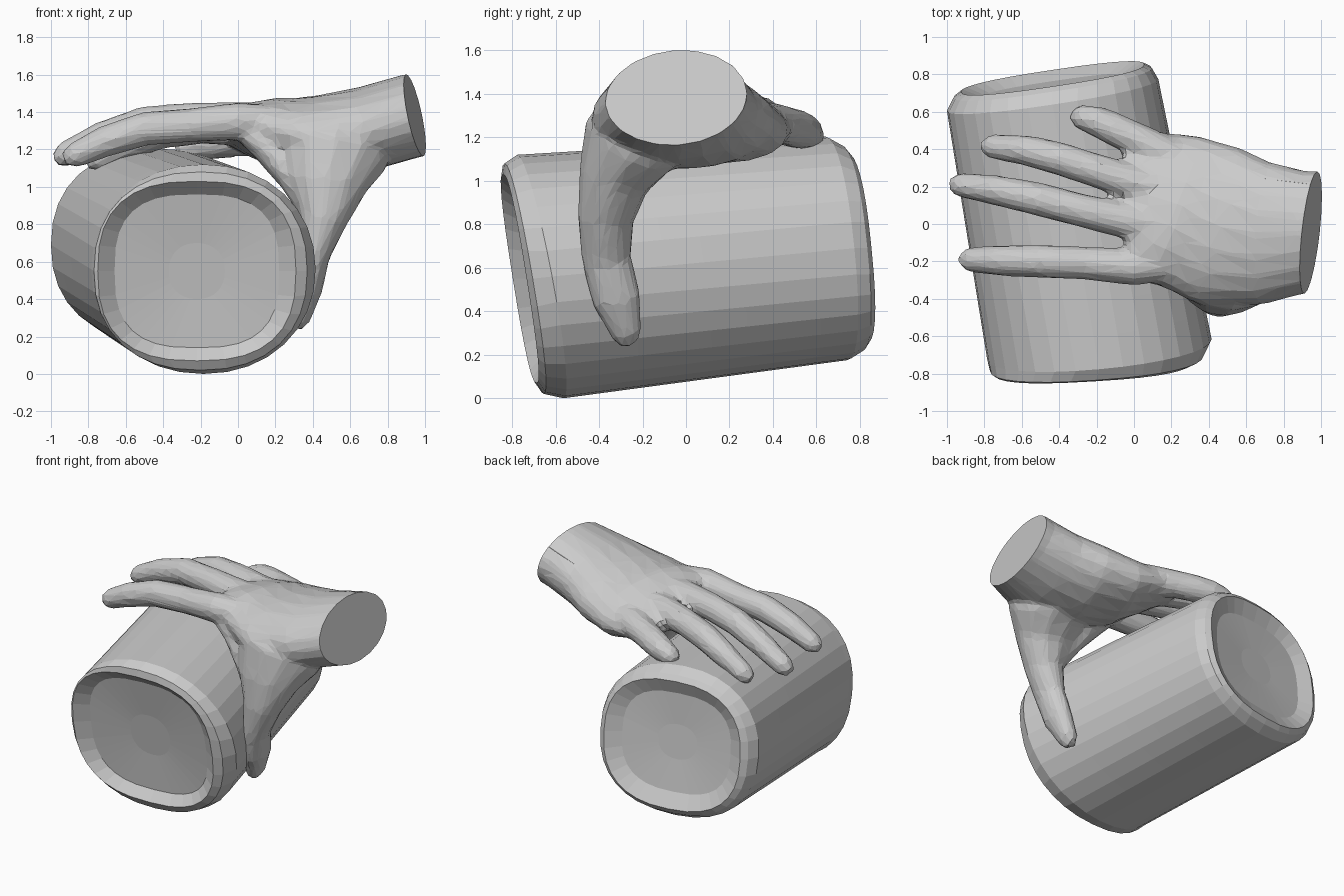
import bpy, bmesh, math
from mathutils import Vector


def skin(bm, rings):
    """Bridge equal-sized rings of points and cap both ends."""
    loops = [[bm.verts.new(p) for p in r] for r in rings]
    n = len(loops[0])
    faces = []
    for a, b in zip(loops, loops[1:]):
        for i in range(n):
            j = (i + 1) % n
            faces.append(bm.faces.new((a[i], a[j], b[j], b[i])))
    faces.append(bm.faces.new(loops[0][::-1]))
    faces.append(bm.faces.new(loops[-1]))
    bmesh.ops.recalc_face_normals(bm, faces=faces)


def limb(bm, sections, sides=12):
    """Tube through (centre, half width along y, half thickness, roll)."""
    pts = [Vector(s[0]) for s in sections]
    rings = []
    for i, (c, w, t, roll) in enumerate(sections):
        tan = (pts[min(i + 1, len(pts) - 1)] - pts[max(i - 1, 0)]).normalized()
        s = Vector((0, 1, roll))
        s = (s - tan * s.dot(tan)).normalized()
        up = tan.cross(s)
        rings.append([pts[i] + s * w * math.cos(a) + up * t * math.sin(a)
                      for a in (2 * math.pi * k / sides for k in range(sides))])
    skin(bm, rings)


def make_object(name, bm):
    me = bpy.data.meshes.new(name)
    bm.to_mesh(me)
    bm.free()
    ob = bpy.data.objects.new(name, me)
    bpy.context.collection.objects.link(ob)
    return ob


# Drum: leaning cylinder with slanted, slightly dished, squarish ends
def drum_ring(y, cx, cz, rx, rz, power, lean_z, lean_x, sides=32):
    ring = []
    for k in range(sides):
        a = 2 * math.pi * k / sides
        c, s = math.cos(a), math.sin(a)
        dx = rx * math.copysign(abs(c) ** (2 / power), c)
        dz = rz * math.copysign(abs(s) ** (2 / power), s)
        ring.append((cx + dx, y + lean_z * dz + lean_x * dx, cz + dz))
    return ring


front = (-0.67, -0.185, 0.56, 0.60, 0.56, 2.1, -0.19, 0.09)
back = (0.69, -0.435, 0.69, 0.565, 0.515, 2.25, -0.10, 0.15)
params = [(-0.68, -0.22, 0.55, 0.15, 0.15, 2.2, -0.16, 0.06),
          (-0.70, -0.22, 0.55, 0.44, 0.41, 2.8, -0.16, 0.06),
          (-0.765, -0.22, 0.55, 0.53, 0.48, 2.6, -0.16, 0.06),
          (-0.745, -0.20, 0.55, 0.57, 0.53, 2.3, -0.17, 0.07)]
steps = 8
for i in range(steps + 1):
    f = i / steps
    params.append(tuple(a + (b - a) * f for a, b in zip(front, back)))
params += [(0.755, -0.435, 0.69, 0.53, 0.475, 2.4, -0.10, 0.15),
           (0.78, -0.435, 0.69, 0.49, 0.44, 2.5, -0.10, 0.15),
           (0.73, -0.435, 0.69, 0.39, 0.34, 2.7, -0.10, 0.15),
           (0.715, -0.435, 0.69, 0.14, 0.12, 2.2, -0.10, 0.15)]
bm = bmesh.new()
skin(bm, [drum_ring(*p) for p in params])
make_object("drum", bm)

# Hand: wrist and palm
bm = bmesh.new()
limb(bm, [((1.06, -0.04, 1.41), 0.32, 0.22, 0.05),
          ((0.93, -0.04, 1.38), 0.325, 0.225, 0.05),
          ((0.70, -0.05, 1.315), 0.385, 0.225, 0.05),
          ((0.45, -0.01, 1.272), 0.435, 0.22, 0.0),
          ((0.22, 0.08, 1.28), 0.415, 0.19, -0.12),
          ((0.06, 0.12, 1.305), 0.385, 0.125, -0.2),
          ((-0.05, 0.12, 1.32), 0.32, 0.07, -0.22)], 20)

# Fingers: each path runs from knuckle to tip
fingers = [
    [(0.25, -0.20, 1.34), (0.0, -0.23, 1.35), (-0.25, -0.21, 1.33),
     (-0.50, -0.20, 1.31), (-0.72, -0.195, 1.24), (-0.88, -0.19, 1.165),
     (-0.93, -0.19, 1.145)],
    [(0.25, 0.0, 1.35), (0.0, 0.01, 1.355), (-0.25, 0.065, 1.36),
     (-0.50, 0.13, 1.34), (-0.73, 0.18, 1.265), (-0.93, 0.21, 1.17),
     (-0.98, 0.215, 1.14)],
    [(0.22, 0.17, 1.32), (0.0, 0.22, 1.32), (-0.20, 0.285, 1.32),
     (-0.40, 0.35, 1.295), (-0.58, 0.395, 1.235), (-0.76, 0.415, 1.145),
     (-0.81, 0.415, 1.12)],
    [(0.25, 0.34, 1.27), (0.12, 0.395, 1.26), (0.02, 0.45, 1.255),
     (-0.10, 0.505, 1.24), (-0.20, 0.55, 1.225), (-0.29, 0.575, 1.205),
     (-0.33, 0.58, 1.19)],
]
widths = [0.095, 0.10, 0.09, 0.09, 0.082, 0.067, 0.037]
for path in fingers:
    limb(bm, [(p, w, w * 1.02, 0) for p, w in zip(path, widths)])

# Thumb
limb(bm, [((0.56, -0.16, 1.34), 0.17, 0.20, 0),
          ((0.50, -0.25, 1.18), 0.235, 0.31, 0),
          ((0.475, -0.335, 1.0), 0.165, 0.215, 0),
          ((0.455, -0.37, 0.82), 0.13, 0.13, 0),
          ((0.405, -0.365, 0.63), 0.115, 0.085, 0),
          ((0.38, -0.32, 0.46), 0.115, 0.075, 0),
          ((0.33, -0.275, 0.30), 0.075, 0.06, 0),
          ((0.31, -0.27, 0.245), 0.045, 0.035, 0)])

# Web of skin between index finger and thumb
limb(bm, [((0.02, -0.20, 1.31), 0.10, 0.06, 0),
          ((0.17, -0.22, 1.20), 0.12, 0.09, 0),
          ((0.29, -0.28, 1.05), 0.11, 0.08, 0),
          ((0.40, -0.34, 0.85), 0.08, 0.06, 0)])
hand = make_object("hand", bm)

# Fuse the hand parts into one faceted skin
m = hand.modifiers.new("fuse", 'REMESH')
m.mode = 'VOXEL'
m.voxel_size = 0.02
m = hand.modifiers.new("relax", 'SMOOTH')
m.factor = 0.5
m.iterations = 6
m = hand.modifiers.new("facet", 'DECIMATE')
m.ratio = 0.08
deps = bpy.context.evaluated_depsgraph_get()
fused = bpy.data.meshes.new_from_object(hand.evaluated_get(deps))
hand.modifiers.clear()

# Cut the wrist flat at a slant
bm = bmesh.new()
bm.from_mesh(fused)
cut = bmesh.ops.bisect_plane(bm, geom=bm.verts[:] + bm.edges[:] + bm.faces[:],
                             plane_co=(0.945, -0.04, 1.385),
                             plane_no=(1, -0.12, 0.22), clear_outer=True)
edges = [e for e in cut["geom_cut"] if isinstance(e, bmesh.types.BMEdge)]
bmesh.ops.holes_fill(bm, edges=edges, sides=0)
bmesh.ops.recalc_face_normals(bm, faces=bm.faces[:])
for f in bm.faces:
    f.smooth = False
bm.to_mesh(fused)
bm.free()
hand.data = fused
